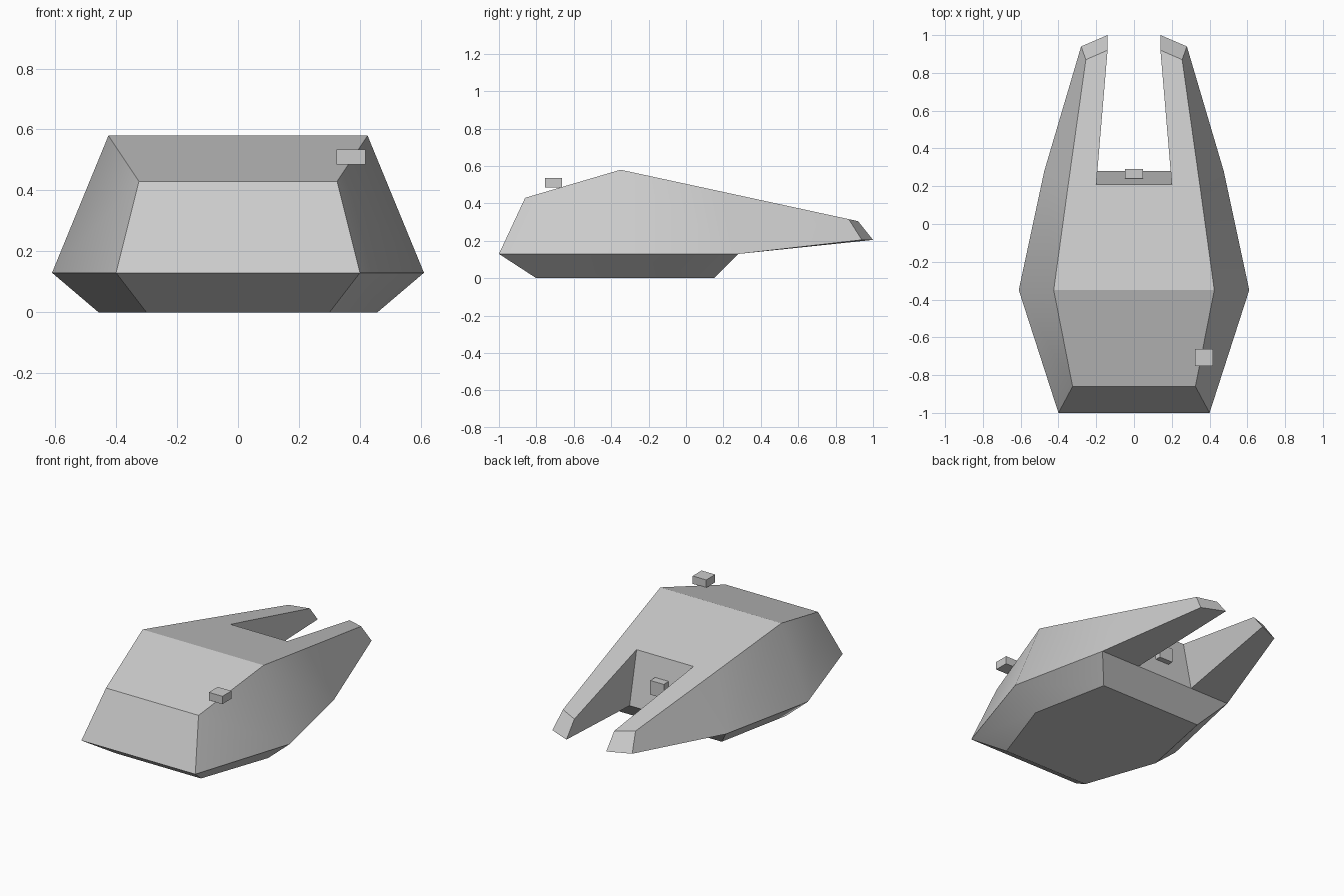
import bpy, bmesh, math
from mathutils import Matrix

if "Cube" in bpy.data.objects:
    bpy.data.objects.remove(bpy.data.objects["Cube"])

# Right half of the hull: t = top rim, w = waist, b = base; 0 = centre line, i = inside of fork
P = {
    "tA": (.325, -.86, .43), "tB": (.425, -.35, .58), "tC": (.348, .21, .459), "tD": (.255, .87, .316),
    "wA": (.40, -1, .13), "wB": (.61, -.35, .13), "wC": (.475, .28, .13), "wD": (.28, .94, .205),
    "bA": (.30, -.80, 0), "bB": (.457, -.35, 0), "bC": (.356, .15, 0),
    "tCi": (.20, .21, .459), "tDi": (.14, .92, .305), "wCi": (.20, .28, .13), "wDi": (.14, 1, .205),
}
for k in ("tA", "tB", "tC", "wA", "wC", "bA", "bB", "bC"):
    P[k + "0"] = (0, P[k][1], P[k][2])

FLAT = [
    "tA0 tA wA wA0", "wA0 wA bA bA0",                      # nose and chin
    "tA0 tA tB tB0", "tB0 tB tC tCi tC0",                  # deck
    "tC tD tDi tCi", "tD wD wDi tDi",                      # fork top and tip
    "tCi tDi wDi wCi", "wC wCi wDi wD",                    # fork inside and underside
    "tC0 tCi wCi wC0", "wC0 wCi wC bC bC0",                # notch wall, rear bevel
    "bA0 bA bB bB0", "bB0 bB bC bC0",                      # floor
]
SIDES = ["tA wA wB tB", "tB wB wC tC", "tC wC wD tD", "wA bA bB wB", "wB bB bC wC"]


def finish(bm, name):
    bmesh.ops.recalc_face_normals(bm, faces=bm.faces)
    for e in bm.edges:
        e.smooth = e.calc_face_angle(0) < math.radians(36)
    me = bpy.data.meshes.new(name)
    bm.to_mesh(me)
    bm.free()
    ob = bpy.data.objects.new(name, me)
    bpy.context.collection.objects.link(ob)
    return ob


def box(name, centre, size):
    bm = bmesh.new()
    bmesh.ops.create_cube(bm, size=1, matrix=Matrix.Translation(centre) @ Matrix.Diagonal((*size, 1)))
    return finish(bm, name)


# Forked hull, mirrored across the centre line
bm = bmesh.new()
v = {k: bm.verts.new(co) for k, co in P.items()}
for names, smooth in ((FLAT, False), (SIDES, True)):
    for f in names:
        bm.faces.new([v[k] for k in f.split()]).smooth = smooth
bmesh.ops.mirror(bm, geom=bm.verts[:] + bm.edges[:] + bm.faces[:], axis='X', merge_dist=.0005)
bmesh.ops.remove_doubles(bm, verts=bm.verts, dist=.0005)
finish(bm, "hull")

# Small blocks: one on the right shoulder, one on the notch wall
box("shoulder_block", (.37, -.708, .51), (.095, .09, .05))
box("notch_block", (0, .266, .29), (.095, .05, .09))
